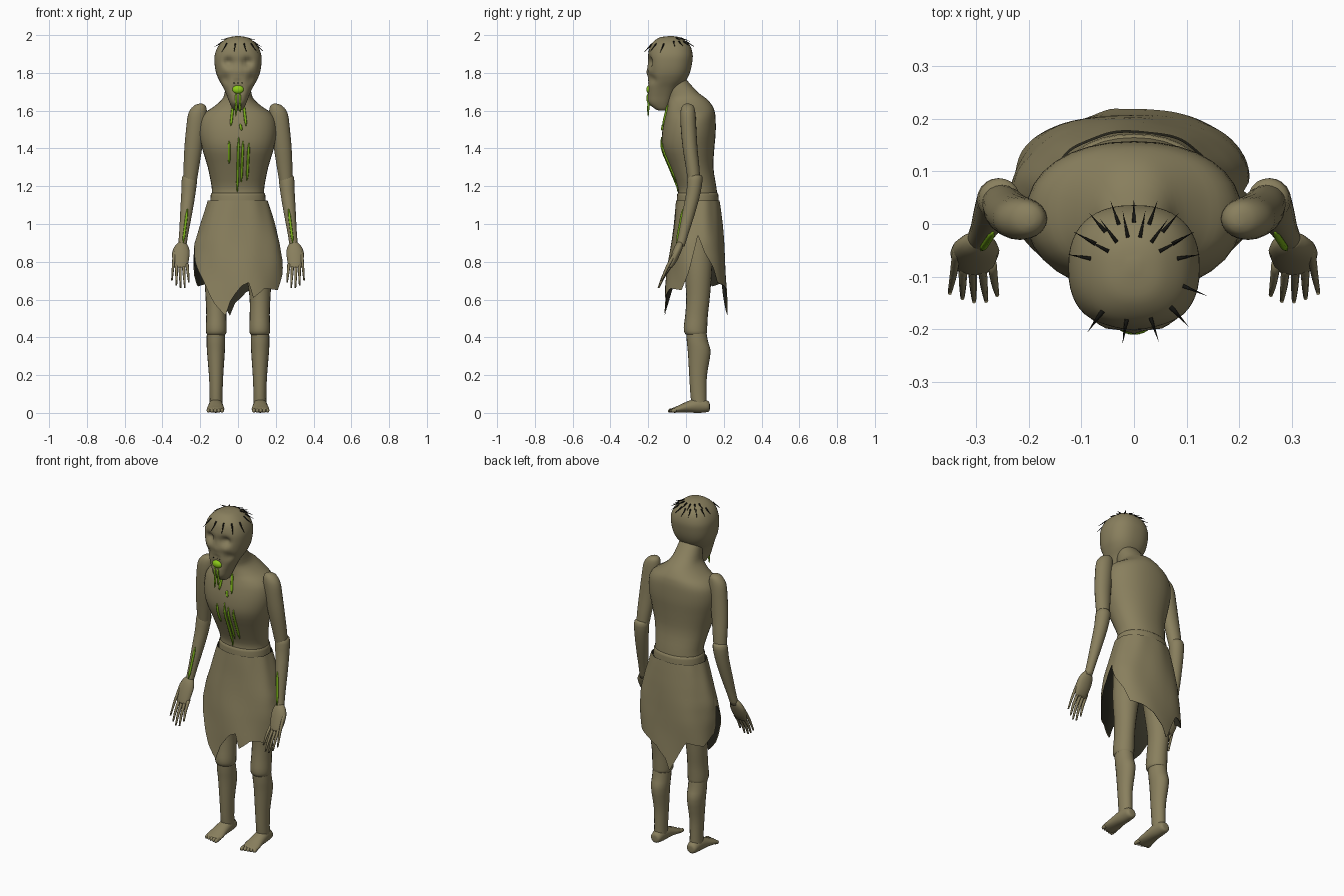
import bpy, math
from mathutils import Vector
from mathutils.bvhtree import BVHTree

cube = bpy.data.objects.get("Cube")
if cube:
    bpy.data.objects.remove(cube)


def material(name, rgb):
    m = bpy.data.materials.new(name)
    m.use_nodes = True
    m.diffuse_color = (*rgb, 1)
    m.node_tree.nodes["Principled BSDF"].inputs["Base Color"].default_value = (*rgb, 1)
    return m


SKIN = material("drab skin", (0.25, 0.213, 0.111))
SLIME = material("bright slime", (0.27, 0.6, 0.01))
DRIP = material("green slime", (0.2, 0.45, 0.01))
HAIR = material("black hair", (0.008, 0.008, 0.006))
LINING = material("dark lining", (0.03, 0.028, 0.017))


def build(name, verts, faces, mat):
    me = bpy.data.meshes.new(name)
    me.from_pydata(verts, [], faces)
    me.materials.append(mat)
    me.shade_smooth()
    ob = bpy.data.objects.new(name, me)
    bpy.context.collection.objects.link(ob)
    return BVHTree.FromPolygons([Vector(v) for v in verts], faces)


def smooth_rows(rows, steps):
    """Catmull-Rom resampling of a list of rows."""
    out = []
    for i in range(len(rows) - 1):
        a, b, c, d = (rows[min(max(i + k, 0), len(rows) - 1)] for k in (-1, 0, 1, 2))
        for s in range(steps):
            t = s / steps
            out.append([q + 0.5 * t * (r - p + t * (2 * p - 5 * q + 4 * r - w + t * (3 * (q - r) + w - p)))
                        for p, q, r, w in zip(a, b, c, d)])
    return out + [list(rows[-1])]


def signed_pow(v, p):
    return math.copysign(abs(v) ** p, v)


def loft(name, rows, mat=SKIN, seg=20, steps=3, along="z", power=1.0, shape=None):
    """Skin elliptical rings given as x, y, z, half width, half depth (ordered downward or forward)."""
    verts, faces = [], []
    rings = smooth_rows(rows, steps)
    for x, y, z, rx, ry in rings:
        for j in range(seg):
            a = math.tau * j / seg
            u, v = abs(rx) * signed_pow(math.cos(a), power), abs(ry) * signed_pow(math.sin(a), power)
            co = Vector((x + u, y + v, z) if along == "z" else (x + u, y, z + v))
            verts.append(shape(co, a) if shape else co)
    for i in range(len(rings) - 1):
        for j in range(seg):
            k = (j + 1) % seg
            faces.append((i * seg + j, (i + 1) * seg + j, (i + 1) * seg + k, i * seg + k))
    faces.append(tuple(range(seg)))
    faces.append(tuple(reversed(range((len(rings) - 1) * seg, len(rings) * seg))))
    return build(name, verts, faces, mat)


def fronted(rows):
    """Turn rows of z, front y, back y, half width into loft rows."""
    return [(0, (f + b) / 2, z, w, (b - f) / 2) for z, f, b, w in rows]


def cone(name, base, tip, radius, mat):
    axis = (tip - base).normalized()
    side = axis.orthogonal().normalized()
    up = axis.cross(side)
    ring = [base + radius * (side * math.cos(a) + up * math.sin(a)) for a in (0, 1.57, 3.14, 4.71)]
    build(name, ring + [tip], [(0, 1, 4), (1, 2, 4), (2, 3, 4), (3, 0, 4), (3, 2, 1, 0)], mat)


def streak(name, surface, start, end, radius=0.007):
    """A thin run of slime laid on the front of a surface."""
    rows = []
    for i in range(13):
        t = i / 12
        x, z = (p + (q - p) * t for p, q in zip(start, end))
        hit = surface.ray_cast(Vector((x, -1, z)), Vector((0, 1, 0)))[0]
        if hit:
            r = radius * min(1, .3 + 4 * t, .3 + 4 * (1 - t))
            rows.append((x, hit.y - .002, z, r, r))
    loft(name, rows, DRIP, 8, 1)


# Torso with neck, top to bottom
torso = loft("torso", fronted([
    (1.79, -.12, -.02, .06), (1.7, -.105, .06, .07), (1.66, -.1, .112, .085),
    (1.62, -.1, .143, .13), (1.59, -.105, .153, .174), (1.55, -.115, .157, .2),
    (1.48, -.127, .157, .205), (1.4, -.125, .15, .19), (1.3, -.085, .145, .16),
    (1.2, -.045, .16, .14), (1.16, -.042, .165, .139)]), seg=32, power=.92)
loft("waistband", fronted([(1.168, -.035, .16, .13), (1.16, -.046, .17, .143),
                           (1.12, -.048, .173, .147), (.95, -.05, .18, .16)]), seg=32, steps=2, power=.92)

# Head: sockets, cheeks, nose and mouth are soft dents (x, z, radius, depth)
DENTS = [(.05, 1.857, .024, .03), (-.05, 1.857, .024, .03), (.07, 1.765, .025, .016),
         (-.07, 1.765, .025, .016), (0, 1.805, .018, -.008), (0, 1.715, .024, .014),
         (.055, 1.81, .02, -.006), (-.055, 1.81, .02, -.006), (0, 1.755, .014, .01)]


def face(co, a):
    front = max(0, -math.sin(a)) ** .5
    for x, z, r, d in DENTS:
        co.y += front * d * math.exp(-((co.x - x) ** 2 + (co.z - z) ** 2) / r ** 2)
    return co


head = loft("head", fronted([
    (1.995, -.09, -.07, .01), (1.985, -.145, -.025, .055), (1.95, -.185, .018, .099),
    (1.9, -.2, .035, .122), (1.85, -.203, .032, .124), (1.8, -.201, .02, .116),
    (1.76, -.203, 0, .099), (1.72, -.203, -.035, .077), (1.68, -.203, -.06, .059),
    (1.64, -.197, -.08, .044), (1.61, -.165, -.095, .028), (1.6, -.14, -.115, .012)]),
    seg=48, steps=5, power=.84, shape=face)

# Skirt: ragged hem height by angle, left side first, then back, right and front
HEM = [(0, .94), (14, .85), (34, .77), (45, .69), (66, .67), (81, .64), (93, .58), (99, .515), (122, .69),
       (150, .67), (168, .71), (179, .73), (183, .88), (189, .87), (203, .79), (222, .7), (240, .58), (255, .515),
       (261, .59), (274, .675), (282, .69), (288, .61), (304, .66), (333, .65), (346, .74), (360, .94)]
# Skirt profile: z, front y, back y, half width
FLARE = [(1.125, -.052, .177, .158), (1.1, -.055, .181, .166), (1, -.065, .193, .197),
         (.9, -.078, .202, .225), (.8, -.093, .209, .236), (.65, -.111, .215, .238), (.5, -.123, .218, .235)]


def sample(table, key):
    for a, b in zip(table, table[1:]):
        if min(a[0], b[0]) <= key <= max(a[0], b[0]):
            t = (key - a[0]) / (b[0] - a[0])
            return [p + (q - p) * t for p, q in zip(a, b)]


def sheet(name, inset, mat, seg=120, steps=16):
    verts, faces = [], []
    for i in range(steps + 1):
        for j in range(seg):
            a = math.tau * j / seg
            z = 1.125 + (sample(HEM, 360 * j / seg)[1] - 1.125) * i / steps
            _, f, b, w = sample(FLARE, z)
            fold = 1 + .025 * i / steps * math.sin(5 * a + 12 * z) + .012 * math.sin(9 * a - 7 * z) * (1 - i / steps)
            verts.append(((w * fold - inset) * signed_pow(math.cos(a), .92), (f + b) / 2
                          + ((b - f) / 2 * fold - inset) * signed_pow(math.sin(a), .92), z))
    for i in range(steps):
        for j in range(seg):
            k = (j + 1) % seg
            quad = (i * seg + j, (i + 1) * seg + j, (i + 1) * seg + k, i * seg + k)
            faces.append(quad[::-1] if inset else quad)
    build(name, verts, faces, mat)


sheet("skirt", 0, SKIN)
sheet("skirt_lining", .004, LINING)

# Arms and legs, once per side
for side, s in (("left", 1), ("right", -1)):
    def limb(part, rows, **kw):
        return loft(f"{side}_{part}", [(s * r[0], *r[1:]) for r in rows], **kw)

    limb("upper_arm", [
        (.198, .008, 1.637, .008, .01), (.203, .01, 1.625, .032, .03), (.214, .01, 1.585, .049, .04),
        (.225, .014, 1.5, .05, .041), (.237, .022, 1.4, .047, .039), (.247, .035, 1.3, .041, .036),
        (.255, .045, 1.21, .034, .032)])
    forearm = limb("forearm", [
        (.256, .05, 1.262, .012, .012), (.256, .049, 1.25, .039, .038), (.262, .04, 1.17, .038, .038),
        (.274, .015, 1.06, .032, .034), (.286, -.01, .96, .025, .027), (.296, -.03, .88, .022, .022)])
    streak(f"{side}_arm_streak", forearm, (s * .268, 1.08), (s * .29, .9))
    limb("palm", [(.297, -.03, .905, .016, .014), (.299, -.037, .885, .034, .022), (.302, -.05, .85, .046, .024),
                  (.304, -.07, .8, .042, .02), (.304, -.085, .77, .034, .012)], seg=14)
    for n, (x0, x1, z0, z1) in enumerate([(.27, .26, .79, .69), (.289, .281, .785, .662), (.307, .304, .785, .66),
                                          (.325, .326, .79, .675), (.336, .35, .86, .70)]):
        y0, y1 = -.075 - (.79 - z0) * .4, -.146 + (z1 - .66) * .4
        limb(f"finger_{n + 1}", [
            (x0, y0, z0, .009, .012), ((x0 + x1) / 2, (y0 + y1) / 2 - .007, (z0 + z1) / 2, .007, .01),
            (x1, y1, z1, .004, .005)], seg=8)
    limb("thigh", [
        (.085, .06, 1.0, .08, .085), (.108, .064, .78, .072, .075), (.116, .064, .62, .056, .063),
        (.115, .056, .52, .053, .06), (.115, .05, .45, .055, .062), (.115, .052, .418, .051, .056),
        (.115, .055, .405, .03, .03)])
    limb("shin", [
        (.116, .052, .45, .048, .052), (.117, .06, .38, .049, .056), (.117, .07, .32, .047, .06),
        (.116, .064, .2, .038, .047), (.116, .066, .1, .034, .043), (.116, .07, .04, .034, .04)])
    limb("foot", [
        (.117, .126, .032, .01, .012), (.117, .118, .034, .029, .028), (.117, .07, .04, .036, .04),
        (.118, .01, .032, .041, .03), (.119, -.04, .02, .047, .019), (.12, -.068, .014, .042, .013),
        (.12, -.075, .012, .03, .007)], along="y")
    for n in range(5):
        x, tip = .084 + .018 * n, -.095 + .004 * n
        limb(f"toe_{n + 1}", [(x, -.05, .015, .009, .011), (x, tip + .01, .012, .01, .011),
                              (x, tip, .01, .003, .004)], seg=8, along="y")

# Slime bubble and drips from the mouth
ARC = [(math.cos(t * math.pi / 8), math.sin(t * math.pi / 8) + .02) for t in range(9)]
loft("mouth_slime", [(0, -.192, 1.712 + .023 * c, .031 * r, .018 * r) for c, r in ARC], SLIME, steps=1)
for n, x in enumerate((-.01, .01)):
    streak(f"chin_streak_{n + 1}", head, (x, 1.69), (x, 1.625), .006)
    loft(f"hanging_drip_{n + 1}", [(x, -.197, 1.65, .005, .005), (x, -.2, 1.61, .006, .006),
                                   (x * 1.2, -.2, 1.58 + x, .002, .002)], DRIP, 8)
for n, (x0, x1, z0, z1) in enumerate([
        (-.026, -.038, 1.63, 1.52), (.03, .043, 1.63, 1.52), (.012, .018, 1.53, 1.495), (-.047, -.047, 1.44, 1.32),
        (.004, -.004, 1.46, 1.17), (.027, .017, 1.44, 1.22), (.058, .048, 1.43, 1.23)]):
    streak(f"chest_streak_{n + 1}", torso, (x0, z0), (x1, z1))

# Sparse hair: spikes by azimuth, elevation and length, laid outward over the scalp
centre = Vector((0, -.08, 1.88))
spikes = [(a, 46, .055) for a in range(10, 171, 20)] + [(a, 62, .055) for a in range(30, 151, 24)]
spikes += [(a, 36, .07) for a in (235, 262, 288, 312, 338)]
for n, (az, el, length) in enumerate(spikes):
    a, e = math.radians(az), math.radians(el)
    out = Vector((math.cos(a) * math.cos(e), math.sin(a) * math.cos(e), math.sin(e)))
    hit, normal = head.ray_cast(centre + out, -out)[:2]
    if hit:
        down = Vector((out.x, out.y, -.6))
        down = (down - normal * down.dot(normal)).normalized()
        cone(f"hair_{n + 1}", hit - normal * .001, hit + down * length + normal * .008, .005, HAIR)

# Nostrils
for n, x in enumerate((-.02, 0, .02)):
    hit = head.ray_cast(Vector((x, -1, 1.746)), Vector((0, 1, 0)))[0]
    cone(f"nostril_{n + 1}", hit, hit + Vector((0, -.003, 0)), .004, HAIR)
